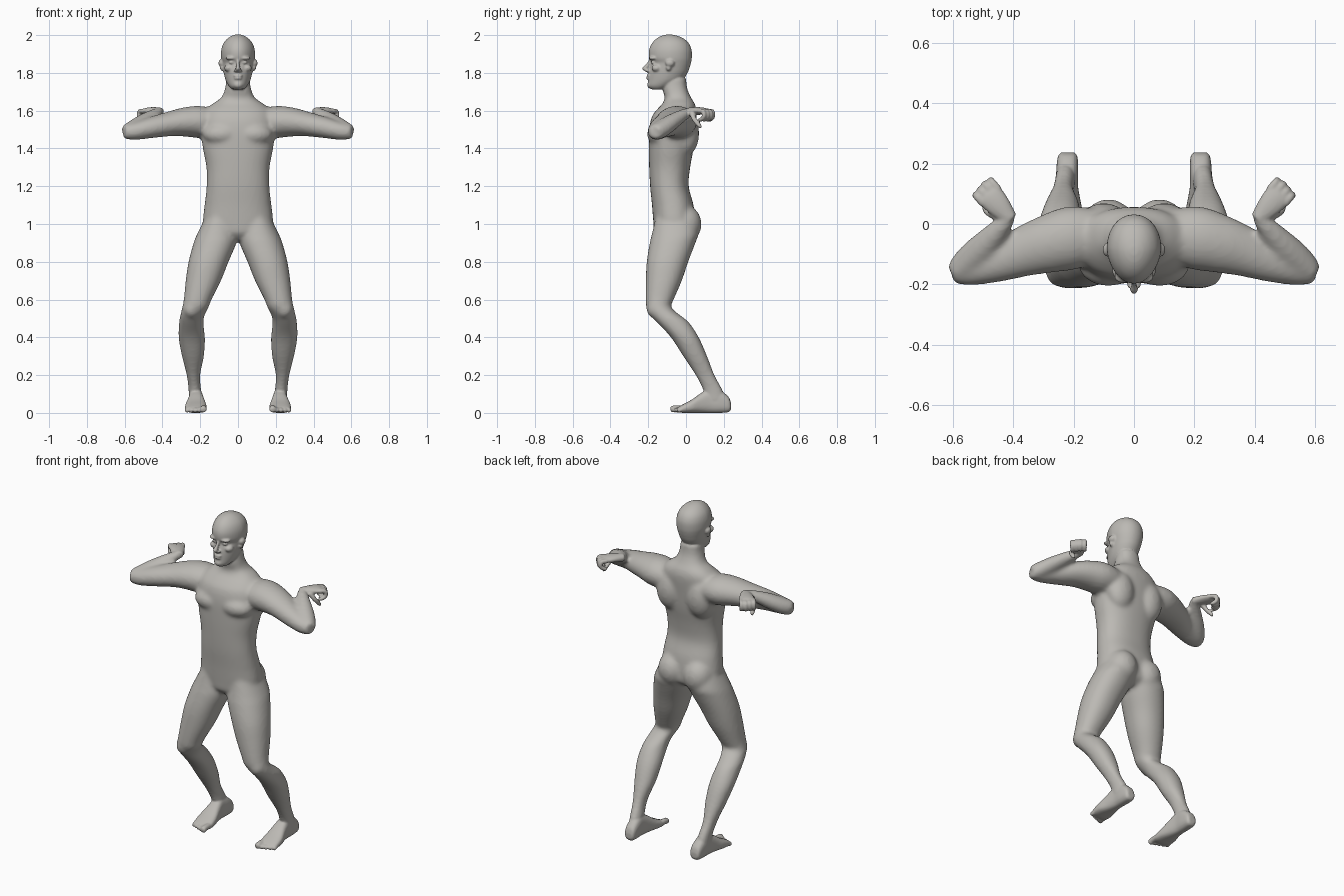
import bpy, bmesh, math
from mathutils import Vector, Matrix

if "Cube" in bpy.data.objects:
    bpy.data.objects.remove(bpy.data.objects["Cube"])

skin = bpy.data.materials.new("warm grey")
skin.use_nodes = True
COLOUR = (0.50, 0.485, 0.455, 1)
skin.diffuse_color = COLOUR
skin.node_tree.nodes["Principled BSDF"].inputs["Base Color"].default_value = COLOUR
X, Z = Vector((1, 0, 0)), Vector((0, 0, 1))


def smooth_rows(rows, steps=4):
    """Catmull-Rom interpolation through rows of numbers."""
    out = []
    for i in range(len(rows) - 1):
        quad = [rows[max(i - 1, 0)], rows[i], rows[i + 1], rows[min(i + 2, len(rows) - 1)]]
        for k in range(steps):
            t = k / steps
            out.append([b + t / 2 * (c - a + t * (2 * a - 5 * b + 4 * c - d + t * (3 * (b - c) + d - a)))
                        for a, b, c, d in zip(*quad)])
    return out + [list(rows[-1])]


def bridge(bm, rings):
    """Skin a list of point rings into a closed solid."""
    loops = [[bm.verts.new(p) for p in ring] for ring in rings]
    n = len(loops[0])
    for a, b in zip(loops, loops[1:]):
        for i in range(n):
            bm.faces.new((a[i], a[(i + 1) % n], b[(i + 1) % n], b[i]))
    bm.faces.new(loops[0])
    bm.faces.new(loops[-1])


def loft(bm, sections, axis="z", power=2.3, taper=0.0, n=40):
    """Rounded sections given as (position, x low, x high, depth low, depth high)."""
    rings = []
    for pos, x0, x1, d0, d1 in smooth_rows(sections):
        ring = []
        for i in range(n):
            c, s = math.cos(math.tau * i / n), math.sin(math.tau * i / n)
            u = math.copysign(abs(c) ** (2 / power), c) * (1 - taper * max(0, -s))
            v = math.copysign(abs(s) ** (2 / power), s)
            x, d = (x0 + x1 + u * (x1 - x0)) / 2, (d0 + d1 + v * (d1 - d0)) / 2
            ring.append((x, d, pos) if axis == "z" else (x, pos, d))
        rings.append(ring)
    bridge(bm, rings)


def limb(bm, path, side=None, n=20):
    """Oval tube through (x, y, z, half width, half height)."""
    rows = smooth_rows(path)
    pts = [Vector(r[:3]) for r in rows]
    rings = []
    for i, (p, r) in enumerate(zip(pts, rows)):
        d = (pts[min(i + 1, len(pts) - 1)] - pts[max(i - 1, 0)]).normalized()
        across = side or d.cross(Z).normalized()
        up = across.cross(d).normalized()
        rings.append([p + across * r[3] * math.cos(math.tau * k / n)
                      + up * r[4] * math.sin(math.tau * k / n) for k in range(n)])
    bridge(bm, rings)


def ball(bm, centre, radii):
    bmesh.ops.create_icosphere(bm, subdivisions=3, radius=1,
                               matrix=Matrix.Translation(centre) @ Matrix.Diagonal((*radii, 1)))


def mirror(bm):
    copy = bmesh.ops.duplicate(bm, geom=bm.verts[:] + bm.edges[:] + bm.faces[:])["geom"]
    bmesh.ops.scale(bm, vec=(-1, 1, 1), verts=[g for g in copy if isinstance(g, bmesh.types.BMVert)])


def fuse(bm, name, voxel, rounds):
    """Merge overlapping solids into one smooth skin."""
    bmesh.ops.recalc_face_normals(bm, faces=bm.faces[:])
    mesh = bpy.data.meshes.new(name)
    bm.to_mesh(mesh)
    bm.free()
    ob = bpy.data.objects.new(name, mesh)
    bpy.context.collection.objects.link(ob)
    remesh = ob.modifiers.new("Fuse", "REMESH")
    remesh.mode, remesh.voxel_size = "VOXEL", voxel
    relax = ob.modifiers.new("Relax", "SMOOTH")
    relax.factor, relax.iterations = 0.5, rounds
    baked = bpy.data.meshes.new_from_object(ob.evaluated_get(bpy.context.evaluated_depsgraph_get()))
    ob.modifiers.clear()
    ob.data = baked
    return ob


# Large forms: one leg and arm, with muscle masses, then mirrored
bm = bmesh.new()
loft(bm, [(1.04, .02, .17, -.16, .05), (.95, .005, .215, -.18, .065), (.9, .008, .235, -.192, .05),
          (.8, .05, .262, -.208, .012), (.7, .09, .277, -.213, -.022), (.6, .14, .287, -.214, -.065),
          (.56, .155, .295, -.21, -.078), (.52, .175, .305, -.19, -.035), (.48, .183, .312, -.155, .015),
          (.4, .175, .315, -.08, .068), (.3, .18, .297, -.015, .112), (.2, .2, .272, .05, .152),
          (.12, .195, .262, .09, .195), (.05, .19, .26, .095, .22)], power=2.15)
limb(bm, [(.10, -.03, 1.53, .08, .07), (.20, -.045, 1.54, .105, .085), (.28, -.065, 1.54, .098, .078),
          (.36, -.09, 1.53, .085, .066), (.46, -.13, 1.51, .065, .056), (.55, -.155, 1.49, .05, .046),
          (.605, -.165, 1.488, .032, .036)])
limb(bm, [(.595, -.165, 1.485, .036, .04), (.56, -.135, 1.50, .05, .046), (.508, -.083, 1.535, .05, .043),
          (.458, -.028, 1.57, .038, .034), (.422, .018, 1.592, .029, .026), (.43, .04, 1.598, .026, .024)])
ball(bm, (.085, -.005, 1.0), (.088, .088, .10))       # buttock
ball(bm, (.085, -.135, 1.475), (.10, .072, .06))      # chest
ball(bm, (.10, 0, 1.48), (.085, .07, .12))            # shoulder blade
ball(bm, (.245, -.165, .55), (.045, .045, .05))       # knee
mirror(bm)

# Torso and neck
loft(bm, [(z, -w, w, f, b) for z, w, f, b in (
    (.915, .06, -.13, 0), (.95, .15, -.165, .045), (1, .185, -.172, .05), (1.1, .177, -.18, .04),
    (1.2, .166, -.19, .014), (1.3, .167, -.195, .022), (1.4, .186, -.197, .04), (1.5, .195, -.195, .05),
    (1.57, .185, -.18, .056), (1.61, .165, -.15, .055), (1.64, .13, -.122, .045), (1.67, .088, -.113, .026),
    (1.72, .068, -.124, .006), (1.78, .062, -.11, 0))])
base = fuse(bm, "base_form", 0.011, 8)

# Details added on top of the fused form
bm = bmesh.new()

# Foot and toes
loft(bm, [(.238, .20, .24, .02, .05), (.225, .188, .252, .004, .085), (.18, .185, .258, 0, .12),
          (.13, .186, .258, 0, .13), (.08, .178, .266, 0, .105), (.03, .168, .279, 0, .07),
          (-.015, .165, .28, 0, .046), (-.04, .172, .274, .004, .032)], axis="y", power=2.6)
for i in range(5):
    r, x, tip = (.012 if i else .017), .183 + i * .0215, -.082 + i * .009
    limb(bm, [(x, -.02, .024, r, r), (x, tip + .025, r + .006, r, r),
              (x, tip + .006, r + .001, r, r), (x, tip, r, r * .5, r * .5)], side=X)

# Hand: palm, curled fingers and thumb
wrist, fwd = Vector((.423, .03, 1.598)), Vector((.65, .76, 0)).normalized()
out = fwd.cross(Z)


def hand_point(f, s, z, w, h=None):
    return (*(wrist + fwd * f + out * s + Z * z), w, h or w)


limb(bm, [hand_point(-.02, 0, -.004, .026, .022), hand_point(.04, 0, 0, .04, .021),
          hand_point(.085, 0, 0, .044, .017), hand_point(.098, 0, -.002, .036, .01)], side=out)
for i in range(4):
    k, s = .086 - .004 * abs(i - 1), (i - 1.5) * .023
    limb(bm, [hand_point(k, s, 0, .0125), hand_point(k + .032, s, -.003, .0125),
              hand_point(k + .036, s, -.03, .012), hand_point(k + .014, s, -.046, .011),
              hand_point(k, s, -.042, .006)], side=out)
limb(bm, [hand_point(.025, .028, -.008, .017), hand_point(.05, .038, -.042, .015),
          hand_point(.075, .03, -.073, .013), hand_point(.085, .025, -.09, .007)], side=fwd)

# Paired face features
ball(bm, (.034, -.173, 1.855), (.016, .013, .008))    # eye
ball(bm, (.035, -.175, 1.878), (.032, .021, .01))     # brow
ball(bm, (.048, -.155, 1.825), (.025, .027, .02))     # cheekbone
ball(bm, (.014, -.201, 1.812), (.009, .013, .008))    # nostril
ball(bm, (.087, -.085, 1.852), (.017, .024, .02))     # upper ear
ball(bm, (.083, -.092, 1.828), (.013, .014, .018))    # ear lobe
mirror(bm)

# Head
loft(bm, [(z, -w, w, f, b) for z, w, f, b in (
    (1.713, .03, -.185, -.11), (1.73, .048, -.202, -.07), (1.76, .065, -.2, -.02), (1.8, .076, -.196, .008),
    (1.83, .081, -.19, .02), (1.855, .085, -.184, .027), (1.88, .09, -.196, .031), (1.92, .089, -.196, .03),
    (1.955, .078, -.181, .016), (1.98, .058, -.158, -.01), (1.996, .034, -.13, -.045),
    (2.003, .012, -.102, -.076))], taper=.14, power=2.1)
limb(bm, [(0, -.185, 1.87, .008, .008), (0, -.203, 1.842, .009, .01),
          (0, -.217, 1.824, .013, .012), (0, -.2, 1.808, .013, .008)], side=X)
ball(bm, (0, -.219, 1.823), (.012, .014, .011))       # nose tip
ball(bm, (0, -.197, 1.785), (.025, .013, .0065))      # upper lip
ball(bm, (0, -.196, 1.771), (.022, .014, .0075))      # lower lip
ball(bm, (0, -.186, 1.737), (.026, .02, .02))         # chin

# Join everything into the finished figure
bm.from_mesh(base.data)
bpy.data.objects.remove(base)
body = fuse(bm, "body", 0.0055, 3)
body.data.materials.clear()
body.data.materials.append(skin)
for face in body.data.polygons:
    face.use_smooth = True
    face.material_index = 0
